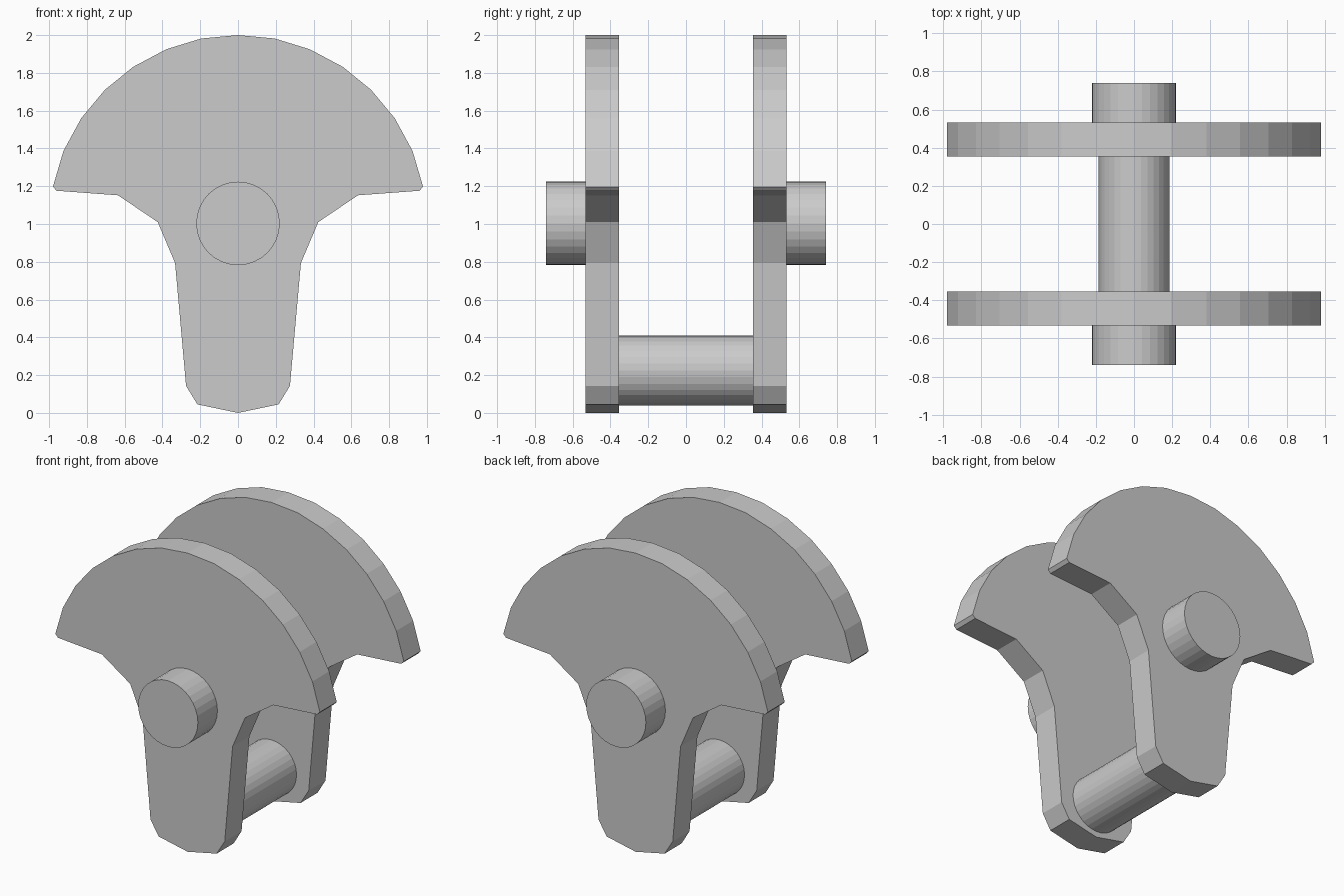
import bpy, bmesh, math

if "Cube" in bpy.data.objects:
    bpy.data.objects.remove(bpy.data.objects["Cube"])

# Right half of the plate outline (x, z), bottom to top
HALF = [(0, 0), (0.215, 0.045), (0.275, 0.143), (0.333, 0.793), (0.425, 1.01),
        (0.635, 1.152), (0.96, 1.176), (0.98, 1.197), (0.924, 1.387),
        (0.83, 1.56), (0.705, 1.71), (0.555, 1.832), (0.38, 1.925),
        (0.195, 1.982), (0, 2.0)]
OUTLINE = HALF + [(-x, z) for x, z in HALF[-2:0:-1]]


def circle(radius, z, sides=32):
    return [(radius * math.cos(2 * math.pi * i / sides),
             z + radius * math.sin(2 * math.pi * i / sides)) for i in range(sides)]


def extrude_profile(name, points, y0, y1):
    """Solid made by sweeping an x-z outline from y0 to y1."""
    bm = bmesh.new()
    face = bm.faces.new([bm.verts.new((x, y0, z)) for x, z in points])
    swept = bmesh.ops.extrude_face_region(bm, geom=[face], use_keep_orig=True)
    verts = [v for v in swept["geom"] if isinstance(v, bmesh.types.BMVert)]
    bmesh.ops.translate(bm, verts=verts, vec=(0, y1 - y0, 0))
    bmesh.ops.recalc_face_normals(bm, faces=bm.faces)
    mesh = bpy.data.meshes.new(name)
    bm.to_mesh(mesh)
    bm.free()
    obj = bpy.data.objects.new(name, mesh)
    bpy.context.collection.objects.link(obj)
    return obj


# Side plates and the round pivot stubs on their outer faces
for side, s in (("front", -1), ("back", 1)):
    extrude_profile(side + "_plate", OUTLINE, s * 0.355, s * 0.533)
    extrude_profile(side + "_pivot_stub", circle(0.221, 1.003), s * 0.533, s * 0.74)

# Cross pin joining the lower ends of the plates
extrude_profile("cross_pin", circle(0.185, 0.225), -0.355, 0.355)
